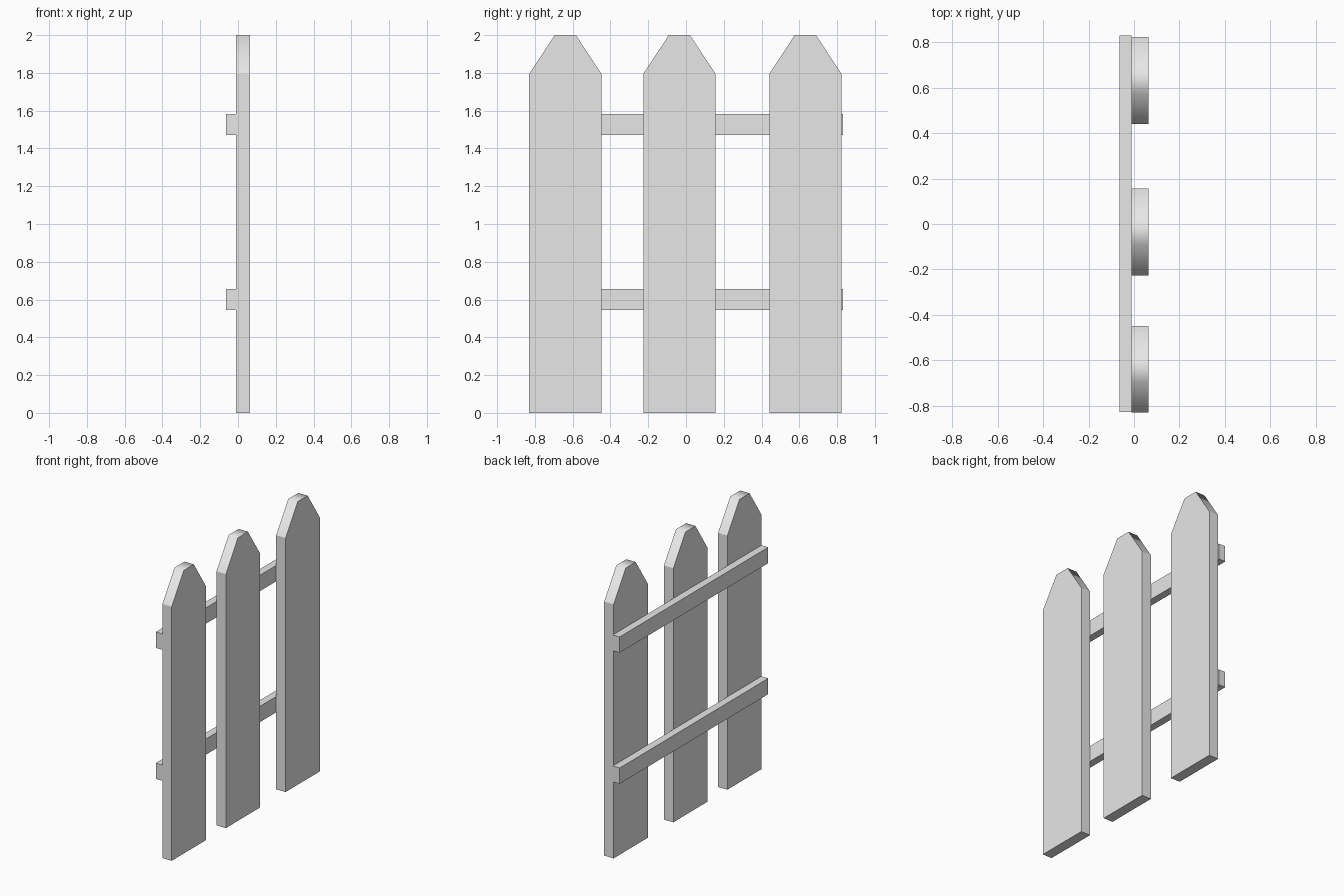
import bpy
import bmesh

cube = bpy.data.objects.get("Cube")
if cube:
    bpy.data.objects.remove(cube, do_unlink=True)

GREY = (0.8, 0.8, 0.8, 1.0)
mat = bpy.data.materials.new("light grey")
mat.use_nodes = True
mat.diffuse_color = GREY
mat.node_tree.nodes["Principled BSDF"].inputs["Base Color"].default_value = GREY

BACK, JOIN, FRONT = -0.063, -0.01, 0.063   # depth of rails and pickets along x


def extrude_profile(name, profile, x0, x1):
    """Extrude a (y, z) outline along x; return the object with flat faces,
    except that the sloping top faces blend smoothly into each other."""
    bm = bmesh.new()
    base = bm.faces.new([bm.verts.new((x0, y, z)) for y, z in profile])
    ext = bmesh.ops.extrude_face_region(bm, geom=[base])
    bmesh.ops.translate(bm, vec=(x1 - x0, 0, 0),
                        verts=[v for v in ext["geom"] if isinstance(v, bmesh.types.BMVert)])
    bmesh.ops.recalc_face_normals(bm, faces=bm.faces)
    for f in bm.faces:
        f.smooth = f.normal.z > 0.1
    for e in bm.edges:
        e.smooth = all(f.smooth for f in e.link_faces)
    mesh = bpy.data.meshes.new(name)
    bm.to_mesh(mesh)
    bm.free()
    mesh.materials.append(mat)
    obj = bpy.data.objects.new(name, mesh)
    bpy.context.collection.objects.link(obj)
    return obj


# Three pointed pickets with blunt tips
HALF, TIP, SHOULDER, TOP = 0.191, 0.056, 1.795, 2.0
for label, y in (("front", -0.639), ("middle", -0.035), ("back", 0.632)):
    outline = [(y - HALF, 0), (y + HALF, 0), (y + HALF, SHOULDER),
               (y + TIP, TOP), (y - TIP, TOP), (y - HALF, SHOULDER)]
    extrude_profile(label + "_picket", outline, JOIN, FRONT)

# Two horizontal rails behind the pickets
for label, z in (("lower", 0.6), ("upper", 1.526)):
    y0, y1, h = -0.828, 0.83, 0.056
    outline = [(y0, z - h), (y1, z - h), (y1, z + h), (y0, z + h)]
    extrude_profile(label + "_rail", outline, BACK, JOIN)
